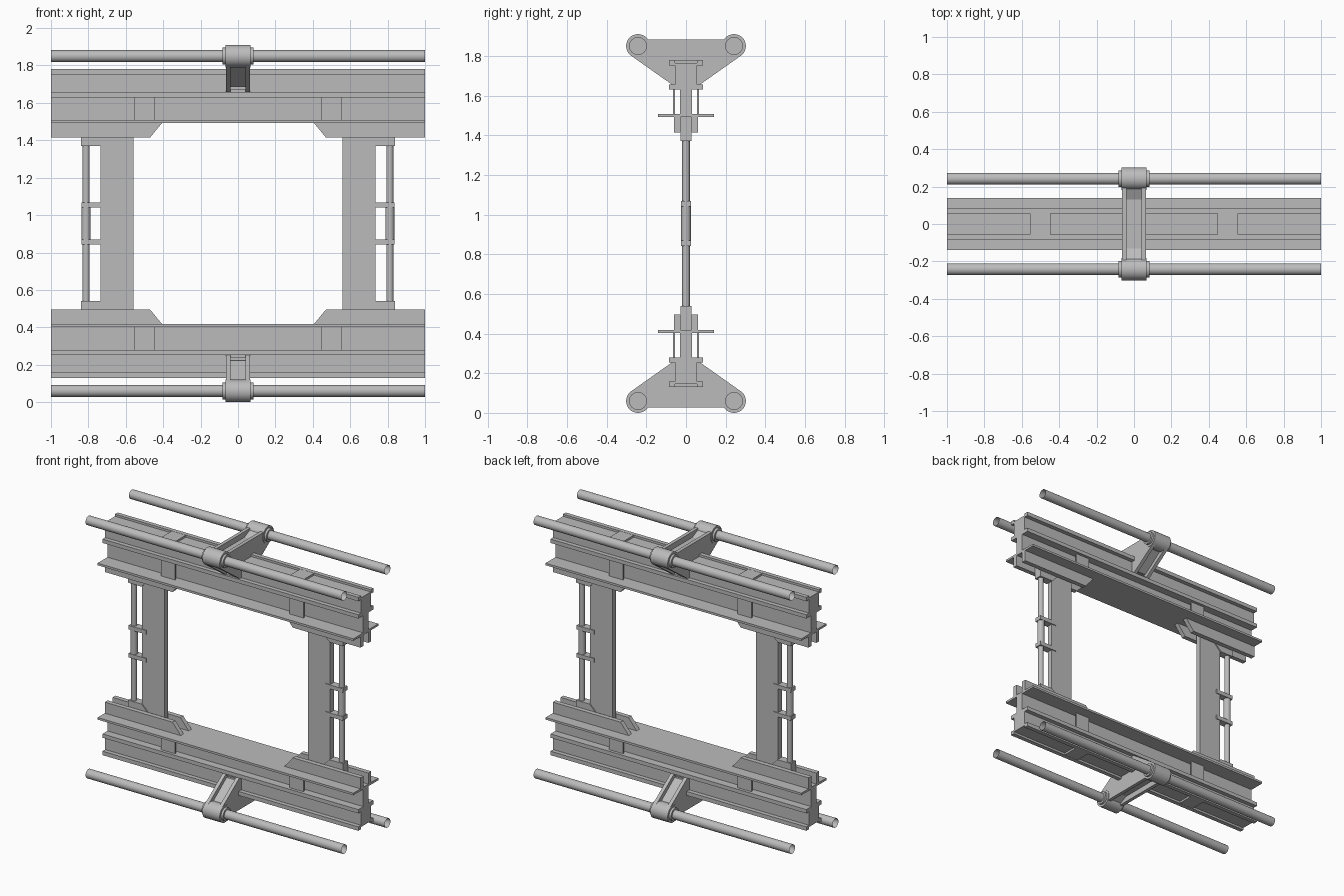
import bpy
import bmesh
import math
from mathutils import Matrix, Vector

cube = bpy.data.objects.get("Cube")
if cube:
    bpy.data.objects.remove(cube, do_unlink=True)

MID = 0.955  # height of the mirror plane between the lower and upper halves

grey = bpy.data.materials.new("light_grey")
grey.use_nodes = True
grey.diffuse_color = (0.5, 0.5, 0.5, 1)
grey.node_tree.nodes["Principled BSDF"].inputs["Base Color"].default_value = (0.5, 0.5, 0.5, 1)


def finish(name, bm, mirror, smooth=False):
    """Turn a bmesh in world heights into an object mirrored about the frame centre."""
    bmesh.ops.translate(bm, verts=bm.verts, vec=(0, 0, -MID))
    mesh = bpy.data.meshes.new(name)
    bm.to_mesh(mesh)
    bm.free()
    mesh.materials.append(grey)
    ob = bpy.data.objects.new(name, mesh)
    ob.location.z = MID
    bpy.context.collection.objects.link(ob)
    if mirror:
        mod = ob.modifiers.new("Mirror", "MIRROR")
        mod.use_axis = ["X" in mirror, "Y" in mirror, "Z" in mirror]
        mod.use_mirror_merge = False
    if smooth:
        bpy.ops.object.select_all(action="DESELECT")
        ob.select_set(True)
        bpy.context.view_layer.objects.active = ob
        bpy.ops.object.shade_smooth_by_angle(angle=math.radians(35))
    return ob


def prism(name, points, axis, lo, hi, mirror):
    """Extrude a (y, z) profile along x, or an (x, z) profile along y."""
    def place(p, d):
        return (d, p[0], p[1]) if axis == "X" else (p[0], d, p[1])
    bm = bmesh.new()
    face = bm.faces.new([bm.verts.new(place(p, lo)) for p in points])
    ext = bmesh.ops.extrude_face_region(bm, geom=[face])
    verts = [g for g in ext["geom"] if isinstance(g, bmesh.types.BMVert)]
    bmesh.ops.translate(bm, verts=verts, vec=place((0, 0), hi - lo))
    bmesh.ops.recalc_face_normals(bm, faces=bm.faces)
    return finish(name, bm, mirror)


def box(name, x, y, z, mirror):
    pts = [(x[0], z[0]), (x[1], z[0]), (x[1], z[1]), (x[0], z[1])]
    return prism(name, pts, "Y", y[0], y[1], mirror)


def tube(name, centre, radius, length, axis, mirror, caps=True):
    bm = bmesh.new()
    turn = Matrix.Rotation(math.pi / 2, 4, "Y") if axis == "X" else Matrix()
    bmesh.ops.create_cone(bm, cap_ends=caps, segments=32, radius1=radius, radius2=radius,
                          depth=length, matrix=Matrix.Translation(Vector(centre)) @ turn)
    return finish(name, bm, mirror, True)


def symmetric(half):
    """Complete a profile from its +y half, listed from top to bottom."""
    return half + [(-y, z) for y, z in reversed(half)]


# Horizontal beams: one rolled section with a shallow channel, lips, web and wide flange
beam = symmetric([(0.055, 1.765), (0.055, 1.78), (0.085, 1.78), (0.085, 1.752),
                  (0.055, 1.752), (0.055, 1.657), (0.085, 1.657), (0.085, 1.63),
                  (0.03, 1.63), (0.03, 1.508), (0.14, 1.508), (0.14, 1.493)])
prism("beam", beam, "X", -1, 1, "Z")

# Straps on the beams
box("beam_strap_cap", (0.447, 0.557), (-0.055, 0.055), (1.76, 1.779), "XZ")
box("beam_strap_side", (0.447, 0.557), (0.055, 0.065), (1.505, 1.635), "XYZ")

# Twin corner plates that clasp the columns
prism("corner_plate", [(0.405, 1.494), (1, 1.494), (1, 1.415), (0.47, 1.415)],
      "Y", 0.028, 0.06, "XYZ")

# Columns, corner gussets, and the rods with their clamps
box("column", (0.56, 0.735), (-0.02, 0.02), (0.415, 1.495), "X")
prism("rod_gusset", [(0.69, 1.494), (0.84, 1.494), (0.84, 1.37), (0.735, 1.37), (0.69, 1.415)],
      "Y", -0.028, 0.028, "XZ")
tube("side_rod", (0.812, 0, MID), 0.019, 0.9, "Z", "X")
tube("rod_sleeve", (0.812, 0, MID), 0.024, 0.18, "Z", "X")
box("rod_clamp", (0.70, 0.838), (-0.026, 0.026), (1.04, 1.068), "XZ")

# Long pipes and their collars
PIPE_Y, PIPE_Z = 0.242, 1.85
tube("long_pipe", (0, PIPE_Y, PIPE_Z), 0.032, 2, "X", "YZ", caps=False)
tube("pipe_collar", (0, PIPE_Y, PIPE_Z), 0.06, 0.136, "X", "YZ")
tube("collar_ring", (0, PIPE_Y, PIPE_Z), 0.045, 0.168, "X", "YZ")

# Pipe brackets: two side cheeks around a recessed core
cheek = symmetric([(0.242, 1.884), (0.275, 1.80), (0.07, 1.655)])
prism("bracket_cheek", cheek, "X", 0.04, 0.065, "XZ")
core = symmetric([(0.13, 1.845), (0.21, 1.884), (0.25, 1.82), (0.07, 1.687)])
prism("bracket_core", core, "X", -0.041, 0.041, "Z")
box("bracket_foot", (-0.041, 0.041), (-0.07, 0.07), (1.656, 1.672), "Z")
